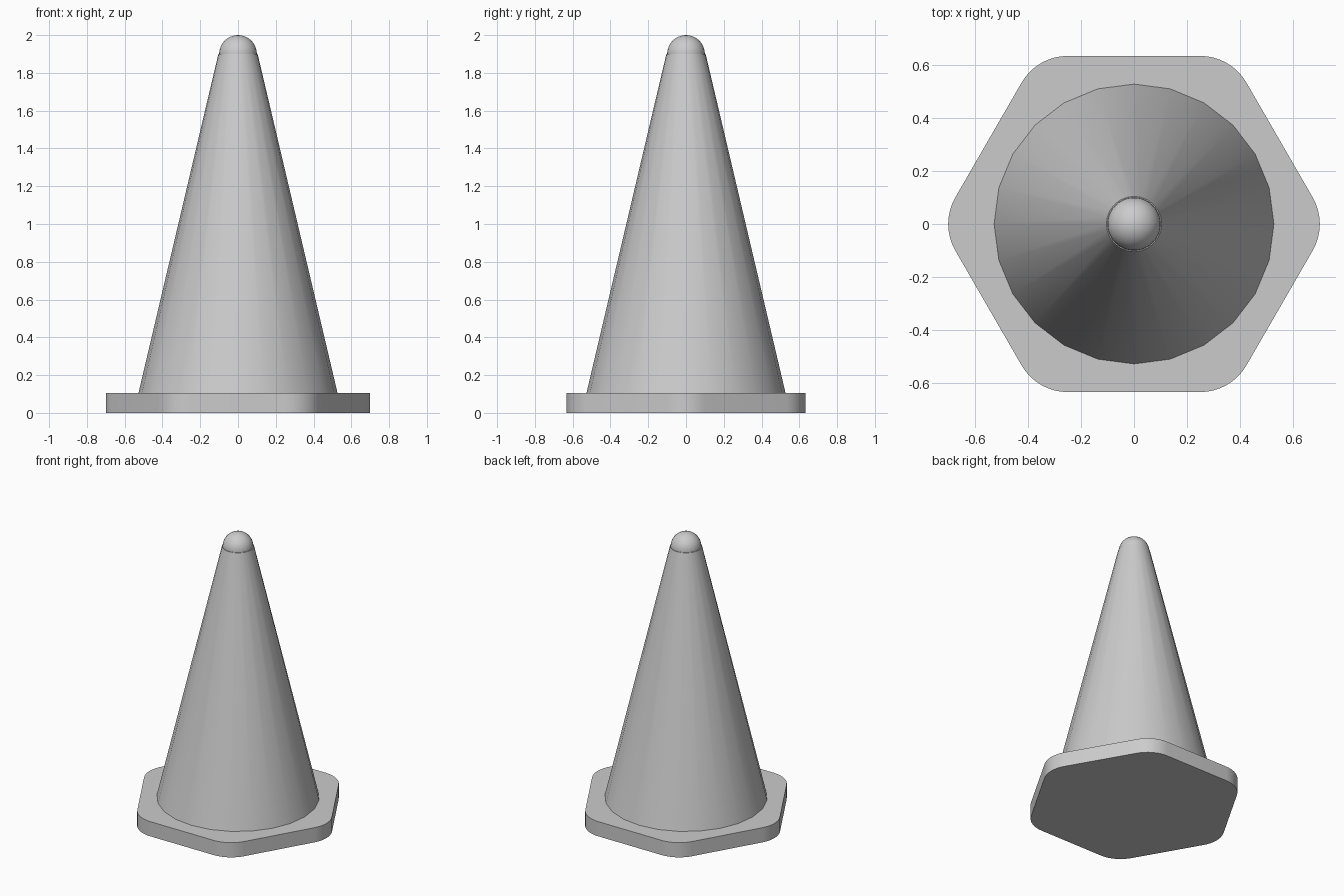
import bpy, bmesh, math
from mathutils import Vector

cube = bpy.data.objects.get("Cube")
if cube:
    bpy.data.objects.remove(cube)

grey = bpy.data.materials.new("plain_grey")
grey.use_nodes = True
colour = (0.6, 0.6, 0.6, 1)
grey.diffuse_color = colour
grey.node_tree.nodes["Principled BSDF"].inputs["Base Color"].default_value = colour

PLATE_TOP = 0.105
CAP_Z = 1.9


def finish(name, bm, angle):
    """Turn a bmesh into a named, shaded object."""
    bmesh.ops.recalc_face_normals(bm, faces=bm.faces)
    mesh = bpy.data.meshes.new(name)
    bm.to_mesh(mesh)
    bm.free()
    mesh.materials.append(grey)
    obj = bpy.data.objects.new(name, mesh)
    bpy.context.collection.objects.link(obj)
    bpy.ops.object.select_all(action='DESELECT')
    obj.select_set(True)
    bpy.context.view_layer.objects.active = obj
    bpy.ops.object.shade_smooth_by_angle(angle=math.radians(angle))


# Base plate: hexagon with rounded corners, extruded upward
bm = bmesh.new()
outline = []
steps = 8
for corner in range(6):
    middle = math.radians(60 * corner)
    for i in range(steps + 1):
        a = middle + math.radians(60 * i / steps - 30)
        outline.append(bm.verts.new((0.5 * math.cos(middle) + 0.2 * math.cos(a),
                                     0.5 * math.sin(middle) + 0.2 * math.sin(a), 0)))
face = bm.faces.new(outline)
top = bmesh.ops.extrude_face_region(bm, geom=[face])
bmesh.ops.translate(bm, vec=Vector((0, 0, PLATE_TOP)),
                    verts=[v for v in top["geom"] if isinstance(v, bmesh.types.BMVert)])
finish("base_plate", bm, 30)

# Tapered cone body with 24 sides
bm = bmesh.new()
height = CAP_Z - PLATE_TOP
bmesh.ops.create_cone(bm, cap_ends=True, segments=24, radius1=0.527, radius2=0.104, depth=height)
bmesh.ops.translate(bm, vec=Vector((0, 0, PLATE_TOP + height / 2)), verts=bm.verts)
finish("cone_body", bm, 30)

# Rounded tip
bm = bmesh.new()
bmesh.ops.create_uvsphere(bm, u_segments=32, v_segments=16, radius=0.1)
bmesh.ops.translate(bm, vec=Vector((0, 0, CAP_Z)), verts=bm.verts)
finish("round_tip", bm, 40)
